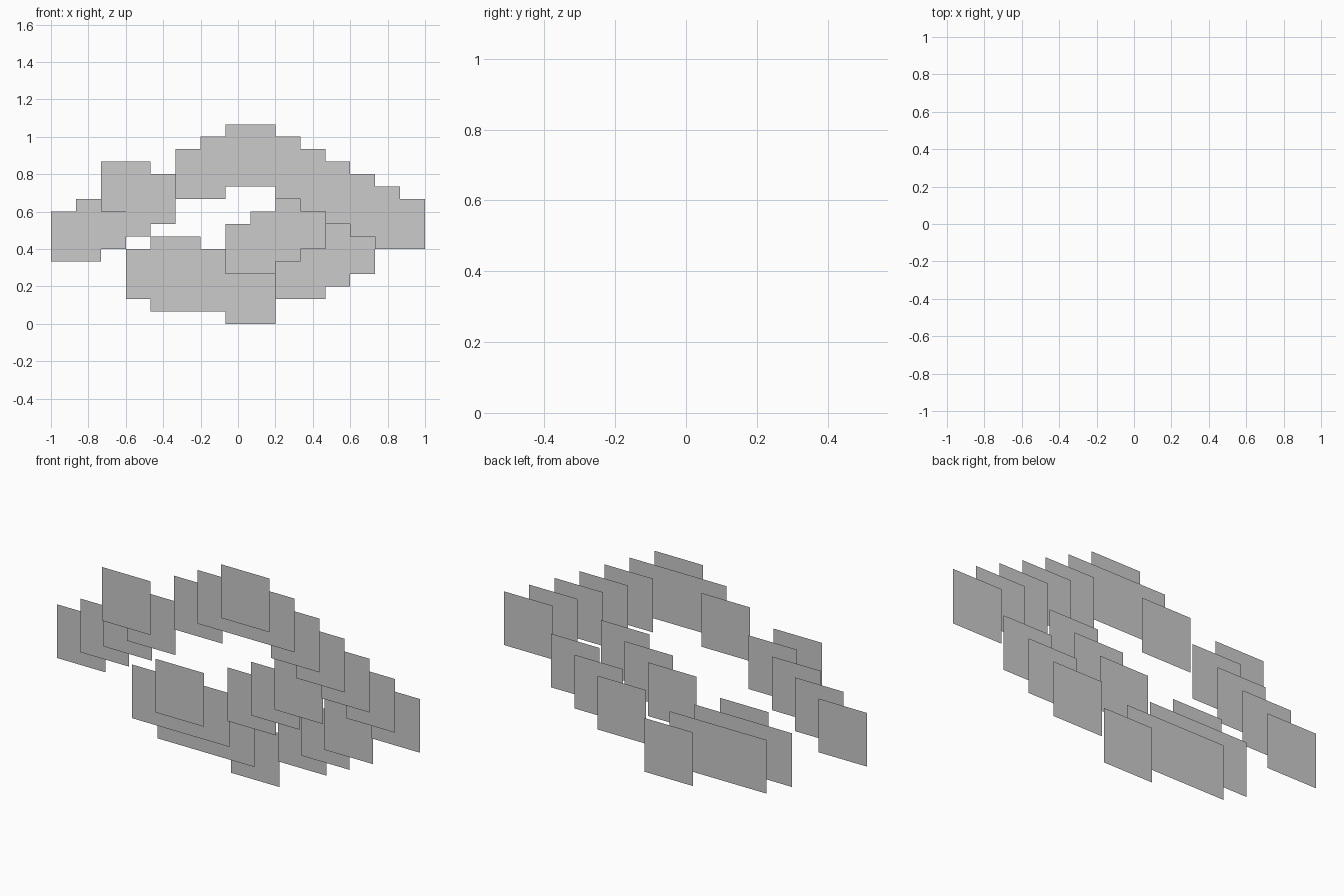
import bpy

if "Cube" in bpy.data.objects:
    bpy.data.objects.remove(bpy.data.objects["Cube"])

U = 1 / 15      # grid unit: a tile is 4 x 4 units
TILT = U / 10   # each higher row sits this much closer to the front


def tile(name, col, row):
    """Flat upright square on the staggered grid, facing the front."""
    x0, z0 = (2 * col - 1) * U, row * U
    x1, z1 = x0 + 4 * U, z0 + 4 * U
    y = (6 - row) * TILT
    mesh = bpy.data.meshes.new(name)
    mesh.from_pydata([(x0, y, z0), (x1, y, z0), (x1, y, z1), (x0, y, z1)],
                     [], [(0, 1, 2, 3)])
    obj = bpy.data.objects.new(name, mesh)
    bpy.context.collection.objects.link(obj)


def run(name, col, row, count, dcol, drow):
    """Straight line of tiles stepping across the grid."""
    for i in range(count):
        tile(f"{name}_{i + 1}", col + i * dcol, row + i * drow)


# Left arm, rising from the far left, with one tile above it
run("left_arm_tile", -7, 5, 4, 1, 1)
tile("left_upper_tile", -5, 9)

# Top ridge rising to the peak, then the long slope down to the right
run("top_rise_tile", -2, 10, 3, 1, 1)
run("right_slope_tile", 1, 11, 6, 1, -1)

# Inner diagonal and outer diagonal on the right
run("inner_diagonal_tile", 0, 4, 3, 1, 1)
run("outer_diagonal_tile", 2, 2, 3, 1, 1)

# Lower left cluster: two crossing diagonals down to the lowest tile
run("lower_long_tile", -3, 3, 4, 1, -1)
run("lower_short_tile", -4, 2, 2, 1, -1)
